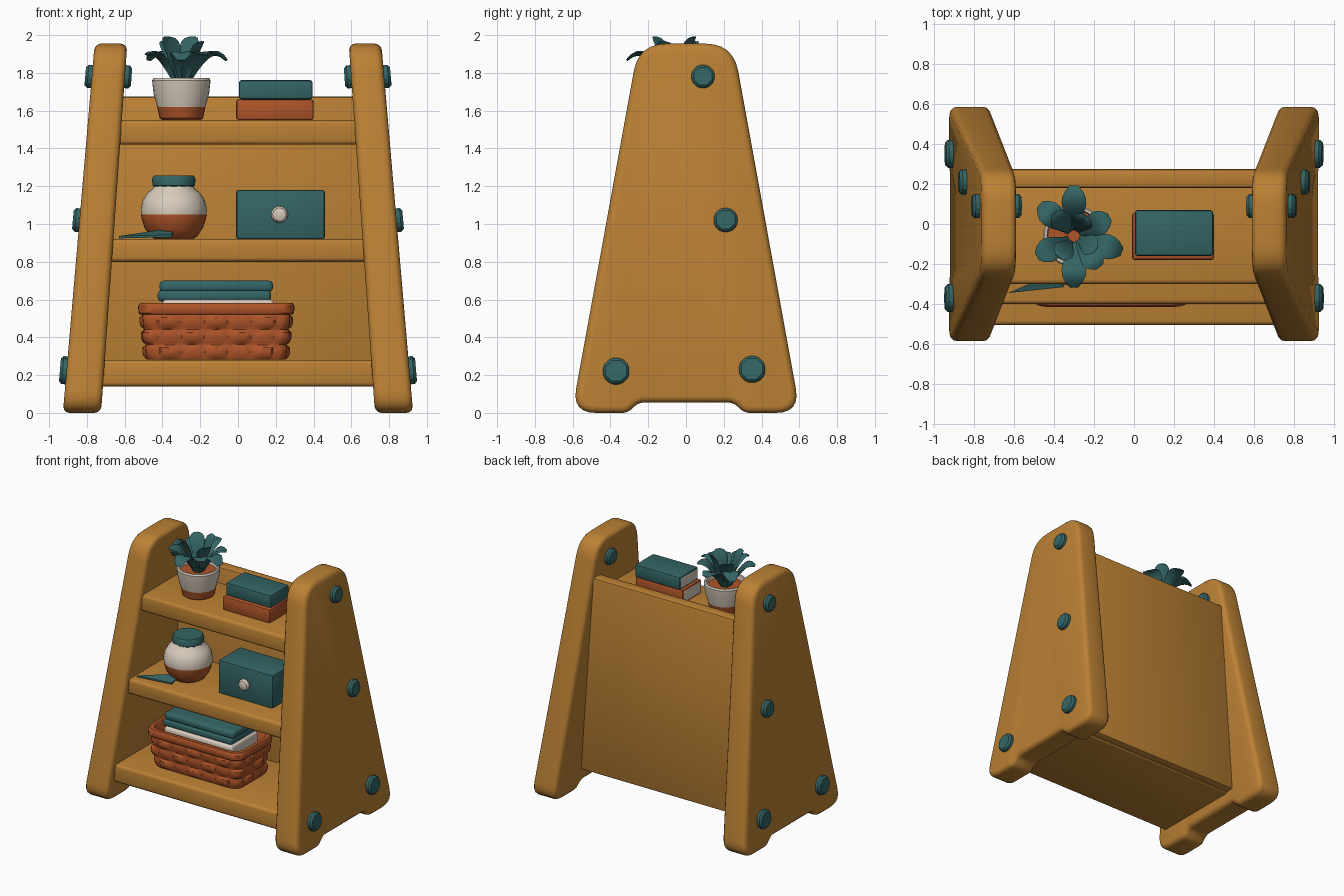
import bpy, bmesh, math
from mathutils import Vector, Matrix

if "Cube" in bpy.data.objects:
    bpy.data.objects.remove(bpy.data.objects["Cube"])


def material(name, rgb):
    m = bpy.data.materials.new(name)
    m.diffuse_color = (*rgb, 1)
    m.use_nodes = True
    m.node_tree.nodes["Principled BSDF"].inputs["Base Color"].default_value = m.diffuse_color
    return m


WOOD = material("honey wood", (0.50, 0.22, 0.035))
TEAL = material("deep teal", (0.035, 0.13, 0.13))
CREAM = material("cream", (0.68, 0.60, 0.50))
CLAY = material("terracotta", (0.43, 0.09, 0.022))


def loft(name, rings, mats, bevel=0.0, segs=3, rule=None, angle=35):
    """Skin equal-length rings, cap both ends, optionally bevel the sharp edges."""
    bm = bmesh.new()
    vr = [[bm.verts.new(p) for p in ring] for ring in rings]
    n = len(vr[0])
    for a, b in zip(vr, vr[1:]):
        for i in range(n):
            j = (i + 1) % n
            bm.faces.new((a[i], a[j], b[j], b[i]))
    bm.faces.new(vr[0])
    bm.faces.new(vr[-1])
    bmesh.ops.recalc_face_normals(bm, faces=bm.faces)
    if bevel:
        edges = [e for e in bm.edges if e.calc_face_angle(0) > 0.5]
        bmesh.ops.bevel(bm, geom=edges, offset=bevel, segments=segs, profile=0.5,
                        affect='EDGES', clamp_overlap=True)
    bm.normal_update()
    if rule:
        for f in bm.faces:
            f.material_index = rule(f)
    me = bpy.data.meshes.new(name)
    bm.to_mesh(me)
    bm.free()
    for m in mats:
        me.materials.append(m)
    ob = bpy.data.objects.new(name, me)
    bpy.context.collection.objects.link(ob)
    bpy.ops.object.select_all(action='DESELECT')
    bpy.context.view_layer.objects.active = ob
    ob.select_set(True)
    bpy.ops.object.shade_smooth_by_angle(angle=math.radians(angle))
    return ob


def box(name, x, y, z, mats, bevel=0.015, segs=2, rule=None, half=None):
    """Box from ranges; half(z) gives a half width that changes with height."""
    rings = []
    for h in z:
        x0, x1 = (-half(h), half(h)) if half else x
        rings.append([(x0, y[0], h), (x1, y[0], h), (x1, y[1], h), (x0, y[1], h)])
    return loft(name, rings, mats, bevel, segs, rule)


def lathe(name, cx, cy, profile, mats, sides=24, rule=None):
    rings = [[(cx + r * math.cos(2 * math.pi * i / sides),
               cy + r * math.sin(2 * math.pi * i / sides), z) for i in range(sides)]
             for r, z in profile]
    return loft(name, rings, mats, rule=rule)


def round_poly(corners, segs=6):
    """Round each (y, z, radius) corner with a small curve."""
    out = []
    for i, (y, z, r) in enumerate(corners):
        p = Vector((y, z))
        a = Vector(corners[i - 1][:2])
        b = Vector(corners[(i + 1) % len(corners)][:2])
        if not r:
            out.append(p)
            continue
        a, b = p + (a - p).normalized() * r, p + (b - p).normalized() * r
        for k in range(segs + 1):
            t = k / segs
            out.append(a * (1 - t) ** 2 + p * 2 * t * (1 - t) + b * t * t)
    return out


def outer(z):
    return 0.927 - 0.086 * z


def inner(z):
    return 0.725 - 0.071 * z


# Leaning side panels with feet, and their bolts
profile = round_poly([(-0.605, 0, 0.13), (-0.31, 0, 0.03), (-0.25, 0.055, 0.03),
                      (0.25, 0.055, 0.03), (0.31, 0, 0.03), (0.605, 0, 0.13),
                      (0.25, 1.955, 0.15), (-0.25, 1.955, 0.15)])
BOLTS = [(0.09, 1.78, 0.066), (0.21, 1.02, 0.068), (-0.37, 0.22, 0.075), (0.35, 0.23, 0.075)]


def bolt(name, s, x, y, z, r, tilt):
    rot = Matrix.Rotation(tilt * s, 3, 'Y')
    rings = [[Vector((x * s, y, z)) + rot @ Vector((d, r * math.cos(a), r * math.sin(a)))
              for a in (math.pi * (i + 0.5) / 4 for i in range(8))] for d in (-0.035, 0.035)]
    loft(name, rings, [TEAL], 0.014, 1, angle=20)


for s, side in ((-1, "left"), (1, "right")):
    loft(side + "_side_panel", [[(s * f(z), y, z) for y, z in profile] for f in (inner, outer)],
         [WOOD], 0.035, 3)
    for k, (y, z, r) in enumerate(BOLTS):
        bolt(f"{side}_bolt_{k}", s, outer(z), y, z, r, -0.085)
    bolt(side + "_inner_bolt", s, inner(1.78), 0.09, 1.78, 0.066, -0.07)


# Shelves and upright back board
def embed(z):
    return inner(z) + 0.035


for name, front, z in (("bottom_shelf", -0.505, (0.14, 0.28)),
                       ("middle_shelf", -0.40, (0.80, 0.92)),
                       ("top_shelf", -0.30, (1.42, 1.55))):
    box(name, None, (front, 0.22), z, [WOOD], 0.022, 3, half=embed)
box("back_board", None, (0.18, 0.275), (0.15, 1.675), [WOOD], 0.018, 2, half=embed)

# Plant pot with a clay base band
PX, PY = -0.30, -0.06
lathe("plant_pot", PX, PY,
      [(0.10, 1.55), (0.115, 1.56), (0.128, 1.62), (0.147, 1.69), (0.155, 1.76),
       (0.148, 1.772), (0.135, 1.77), (0.13, 1.735)], [CREAM, CLAY],
      rule=lambda f: 1 if f.calc_center_median().z < 1.62 or
      (f.normal.z > 0.9 and len(f.verts) > 4) else 0)


# Leaves: angle in degrees, reach, rise, droop
def leaf(name, ang, reach, rise, droop, width):
    d = Vector((math.cos(math.radians(ang)), math.sin(math.radians(ang)), 0))
    side = Vector((-d.y, d.x, 0))

    def spine(t):
        return Vector((PX, PY, 1.73)) + d * (0.03 + reach * t) + \
            Vector((0, 0, rise * math.sin(t * droop)))
    rings = []
    for k in range(9):
        t = k / 8
        up = side.cross(spine(t + 0.02) - spine(t - 0.02)).normalized()
        if up.z < 0:
            up = -up
        w = width * (0.25 + 0.75 * math.sin(math.pi * min(1, t * 0.97) ** 1.5))
        h = 0.028 * (0.35 + 0.65 * math.sin(math.pi * t))
        rings.append([spine(t) + side * w * u + up * h * v for u, v in
                      ((1, 0.25), (0.5, 0.5), (0, 0.2), (-0.5, 0.5), (-1, 0.25), (0, -0.6))])
    loft(name, rings, [TEAL], angle=50)


for k, (ang, reach) in enumerate([(90, 0.22), (137, 0.20), (28, 0.17), (-18, 0.22),
                                  (209, 0.18), (270, 0.225), (-50, 0.17)]):
    leaf(f"outer_leaf_{k}", ang, reach, 0.175, 2.25 if k % 2 else 1.9, 0.062)
for k, (ang, reach) in enumerate([(60, 0.09), (130, 0.12), (235, 0.10), (330, 0.10)]):
    leaf(f"inner_leaf_{k}", ang, reach, 0.26 if k % 2 == 0 else 0.235, 1.5, 0.055)


# Books lying on the top shelf, pages showing on the left end
def pages(f):
    return 1 if f.normal.x < -0.95 else 0


box("lower_book", (-0.01, 0.40), (-0.18, 0.055), (1.55, 1.66), [CLAY, CREAM], 0.014, rule=pages)
box("upper_book", (0.005, 0.395), (-0.16, 0.07), (1.66, 1.762), [TEAL, CREAM], 0.014, rule=pages)

# Round jar with a lid, on the middle shelf
JX, JY = -0.34, -0.13
lathe("jar", JX, JY, [(0.10, 0.92), (0.125, 0.935), (0.155, 0.98), (0.17, 1.025), (0.174, 1.05),
                      (0.175, 1.08), (0.165, 1.125), (0.14, 1.165), (0.108, 1.19), (0.10, 1.21)],
      [CREAM, CLAY], rule=lambda f: 1 if f.calc_center_median().z < 1.045 else 0)
lathe("jar_lid", JX, JY, [(0.10, 1.195), (0.113, 1.205), (0.115, 1.24), (0.105, 1.256)],
      [TEAL], 12)

# Fallen leaf by the jar
tri = [(-0.63, -0.345, 0.924), (-0.35, -0.315, 0.93), (-0.34, -0.22, 0.968)]
loft("fallen_leaf", [tri, [(x, y, z + 0.012) for x, y, z in tri]], [TEAL])

# Storage box with a round knob
box("storage_box", (-0.01, 0.46), (-0.23, 0.04), (0.92, 1.18), [TEAL], 0.012)
loft("box_knob", [[(0.22 + r * math.cos(math.pi * i / 8), y, 1.05 + r * math.sin(math.pi * i / 8))
                   for i in range(16)] for r, y in
                  ((0.042, -0.22), (0.045, -0.24), (0.035, -0.257), (0.015, -0.264))], [CREAM])


# Woven basket: rounded rectangle rings with bulging cells
BX, BY, CELLS, PER = -0.115, -0.18, 18, 6
outline = [Vector(p) for p in round_poly([(-0.40, -0.22, 0.09), (0.40, -0.22, 0.09),
                                          (0.40, 0.22, 0.09), (-0.40, 0.22, 0.09)])]


def resample(pts, n):
    segs = [(a, b, (b - a).length) for a, b in zip(pts, pts[1:] + pts[:1])]
    step, out, pos, k = sum(s[2] for s in segs) / n, [], 0.0, 0
    for i in range(n):
        while i * step > pos + segs[k][2] and k < len(segs) - 1:
            pos += segs[k][2]
            k += 1
        a, b, l = segs[k]
        out.append(a.lerp(b, (i * step - pos) / l))
    return out


path = resample(outline, CELLS * PER)


def basket_ring(z, grow, row=None, v=0.0):
    ring = []
    for i, p in enumerate(path):
        t = (i % PER) / PER
        g = grow
        if row is not None:
            g += v * math.sin(math.pi * t) ** 0.5 * (0.022 if (i // PER + row) % 2 else 0.010)
        ring.append((BX + p.x * (1 + g / 0.40), BY + p.y * (1 + g / 0.22), z))
    return ring


rings = []
for row in range(3):
    for v, f in ((0, 0.0), (0.8, 0.2), (1, 0.5), (0.8, 0.8), (0, 0.98)):
        z = 0.282 + (row + f) * 0.08
        rings.append(basket_ring(z, -0.035 + 0.10 * (z - 0.28), row, v))
rings += [basket_ring(z, g) for z, g in ((0.522, 0.005), (0.53, 0.012), (0.565, 0.014),
                                         (0.582, 0.004), (0.582, -0.022), (0.57, -0.03),
                                         (0.32, -0.05))]
loft("woven_basket", rings, [CLAY], angle=40)

# Folded cloths in the basket
box("cream_cloth", (-0.40, 0.19), (-0.35, -0.02), (0.50, 0.60), [CREAM], 0.02, 3)
box("teal_cloth_lower", (-0.425, 0.175), (-0.33, -0.01), (0.59, 0.65), [TEAL], 0.022, 3)
box("teal_cloth_upper", (-0.415, 0.185), (-0.325, -0.015), (0.64, 0.70), [TEAL], 0.022, 3)
